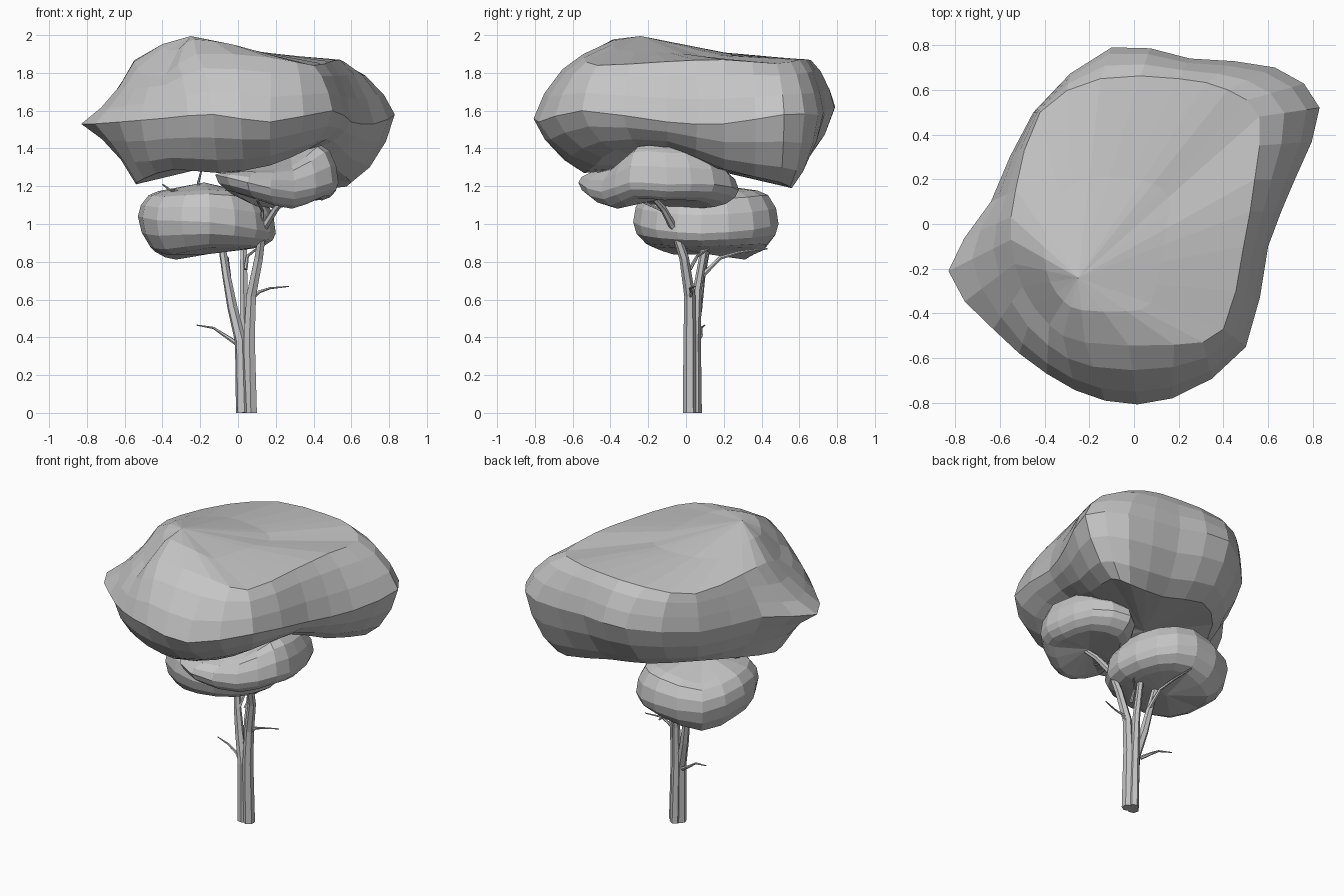
import bpy
import bmesh
import math
from mathutils import Vector

cube = bpy.data.objects.get("Cube")
if cube:
    bpy.data.objects.remove(cube, do_unlink=True)

SHADE = (0.56, 0.56, 0.56, 1)
grey = bpy.data.materials.new("mid grey")
grey.diffuse_color = SHADE
grey.use_nodes = True
grey.node_tree.nodes["Principled BSDF"].inputs["Base Color"].default_value = SHADE


def refine(ring):
    """Double the points of a closed outline, keeping it rounded."""
    pts = [Vector(p) for p in ring]
    n = len(pts)
    result = []
    for i, p in enumerate(pts):
        before, after, beyond = pts[i - 1], pts[(i + 1) % n], pts[(i + 2) % n]
        result += [p, (9 * (p + after) - before - beyond) / 16]
    return result


def bulge(rim, edge, degrees, fullness):
    """Outline between the widest rim and an edge; the far right is a pointed lobe."""
    t = math.radians(degrees)
    result = []
    for a, b in zip(rim, edge):
        straight = a.lerp(b, degrees / 90)
        curved = a.lerp(b, 1 - math.cos(t))
        curved.z = a.z + (b.z - a.z) * math.sin(t)
        pointed = min(1, max(-0.7, (a.x + 0.7) * 5))
        result.append(straight.lerp(curved, fullness * pointed))
    return result


def toward(ring, tip, lean):
    """Half-size ring on the way to the tip, raised toward the front right."""
    return [p.lerp(tip, 0.5) - Vector((0, 0, lean * (p.x + p.y) / 2)) for p in ring]


def foliage(name, rim, upper, lower, apex, hollow, top_full, low_full, lean):
    """Faceted leaf mass lofted through its outlines."""
    apex, hollow = Vector(apex), Vector(hollow)
    rings = [
        toward(lower, hollow, 0), lower,
        bulge(rim, lower, 60, low_full), bulge(rim, lower, 28, low_full), rim,
        bulge(rim, upper, 28, top_full), bulge(rim, upper, 60, top_full), upper,
        toward(upper, apex, lean),
    ]
    bm = bmesh.new()
    loops = [[bm.verts.new(p) for p in ring] for ring in rings]
    n = len(rim)
    for a, b in zip(loops, loops[1:]):
        for i in range(n):
            j = (i + 1) % n
            bm.faces.new((a[i], a[j], b[j], b[i]))
    for loop, tip in ((loops[0], hollow), (loops[-1], apex)):
        centre = bm.verts.new(tip)
        for i in range(n):
            bm.faces.new((loop[i], loop[(i + 1) % n], centre))
    bmesh.ops.recalc_face_normals(bm, faces=bm.faces)
    mesh = bpy.data.meshes.new(name)
    bm.to_mesh(mesh)
    bm.free()
    mesh.materials.append(grey)
    obj = bpy.data.objects.new(name, mesh)
    bpy.context.collection.objects.link(obj)


def edge_at(rim, centre, scale, lift, slope):
    """Shrunken copy of a rim, lifted and tilted along x."""
    cx, cy = centre
    return [Vector((cx + (p.x - cx) * scale, cy + (p.y - cy) * scale,
                    p.z + lift + slope * (p.x - cx))) for p in rim]


def limb(name, points, thick, thin):
    """Tapering faceted branch along a path."""
    curve = bpy.data.curves.new(name, "CURVE")
    curve.dimensions = "3D"
    curve.bevel_depth = 1
    curve.bevel_resolution = 1
    curve.use_fill_caps = True
    spline = curve.splines.new("POLY")
    spline.points.add(len(points) - 1)
    for i, (point, co) in enumerate(zip(spline.points, points)):
        point.co = (*co, 1)
        point.radius = thick + (thin - thick) * i / (len(points) - 1)
    spline.use_smooth = False
    curve.materials.append(grey)
    obj = bpy.data.objects.new(name, curve)
    bpy.context.collection.objects.link(obj)
    bpy.ops.object.select_all(action="DESELECT")
    obj.select_set(True)
    bpy.context.view_layer.objects.active = obj
    bpy.ops.object.convert(target="MESH")


# Main crown: widest rim, shoulder and lower edge
crown_rim = refine([
    (.83, .52, 1.58), (.63, .7, 1.58), (.25, .74, 1.6), (-.1, .79, 1.62),
    (-.45, .5, 1.58), (-.64, .1, 1.58), (-.83, -.21, 1.53), (-.63, -.47, 1.54),
    (-.39, -.67, 1.56), (-.13, -.79, 1.58), (.17, -.78, 1.54), (.5, -.55, 1.6),
    (.6, -.1, 1.54), (.72, .2, 1.53)])
crown_shoulder = refine([
    (.56, .48, 1.85), (.42, .6, 1.87), (.2, .65, 1.87), (-.15, .65, 1.86),
    (-.42, .5, 1.83), (-.53, .15, 1.86), (-.55, -.07, 1.86), (-.5, -.28, 1.79),
    (-.38, -.45, 1.79), (-.22, -.53, 1.9), (.18, -.54, 1.88), (.4, -.47, 1.84),
    (.49, -.1, 1.86), (.54, .2, 1.87)])
crown_skirt = refine([
    (.6, .5, 1.22), (.5, .56, 1.19), (.2, .52, 1.23), (-.1, .54, 1.29),
    (-.33, .36, 1.3), (-.45, .08, 1.25), (-.54, -.18, 1.21), (-.5, -.33, 1.24),
    (-.34, -.48, 1.29), (-.1, -.54, 1.27), (.17, -.48, 1.31), (.36, -.38, 1.39),
    (.43, -.1, 1.41), (.52, .2, 1.29)])
foliage("main_crown", crown_rim, crown_shoulder, crown_skirt,
        (-.25, -.24, 1.995), (-.08, 0, 1.32), .5, .55, .08)

# Lower right leaf mass
rim = refine([
    (.2, .08, .95), (.12, .36, .97), (-.1, .49, 1), (-.41, .41, .99),
    (-.53, .13, 1.04), (-.43, -.16, 1.02), (-.15, -.28, 1.01), (.1, -.16, .97)])
middle = (-.17, .12)
foliage("right_leaf_mass", rim, edge_at(rim, middle, .7, .17, .1),
        edge_at(rim, middle, .66, -.14, .16), (-.18, .08, 1.22), (-.16, .12, .84),
        1, .9, 0)

# Lower left leaf mass, rising toward its outer side
rim = refine([
    (.53, -.1, 1.21), (.46, .15, 1.21), (.26, .28, 1.18), (.1, .1, 1.18),
    (0, -.2, 1.2), (-.12, -.45, 1.26), (.05, -.57, 1.22), (.3, -.45, 1.17),
    (.5, -.3, 1.22)])
middle = (.25, -.16)
foliage("left_leaf_mass", rim, edge_at(rim, middle, .68, .12, .28),
        edge_at(rim, middle, .7, -.09, .02), (.28, -.15, 1.37), (.25, -.14, 1.13),
        .9, .8, 0)

# Fused stems of the trunk
limb("right_stem", [(.025, .02, 0), (.015, .03, .38), (-.03, .06, .56),
                    (-.06, .08, .72), (-.1, .13, .98)], .037, .018)
limb("middle_stem", [(.045, .05, 0), (.035, .05, .4), (.03, .06, .65),
                     (.03, .12, 1)], .034, .018)
limb("left_stem", [(.068, .02, 0), (.06, .02, .4), (.07, .02, .62), (.11, -.01, .82),
                   (.13, -.06, .97), (.2, -.12, 1.08), (.28, -.2, 1.17)], .037, .014)

# Branches
limb("front_branch", [(.12, -.03, .92), (.13, -.12, 1.07), (.1, -.26, 1.13)], .012, .006)
limb("back_branch", [(-.05, .08, .72), (-.06, .18, .82), (-.08, .28, .85),
                     (-.1, .43, .87)], .014, .005)
limb("inner_branch", [(.04, .02, .76), (.05, .06, .83), (.1, .12, .87)], .011, .006)

# Bare twigs
limb("left_twig", [(.07, .02, .6), (.11, .03, .64), (.17, .02, .66),
                   (.27, .05, .67)], .012, .003)
limb("right_twig", [(-.01, .05, .37), (-.07, .08, .41), (-.13, .08, .45),
                    (-.22, .1, .465)], .013, .003)
limb("upper_twig", [(-.3, 0, 1.17), (-.36, -.05, 1.18), (-.4, -.06, 1.21)], .009, .004)
limb("crown_twig", [(-.2, .05, 1.15), (-.21, .02, 1.22), (-.19, 0, 1.3)], .01, .004)
